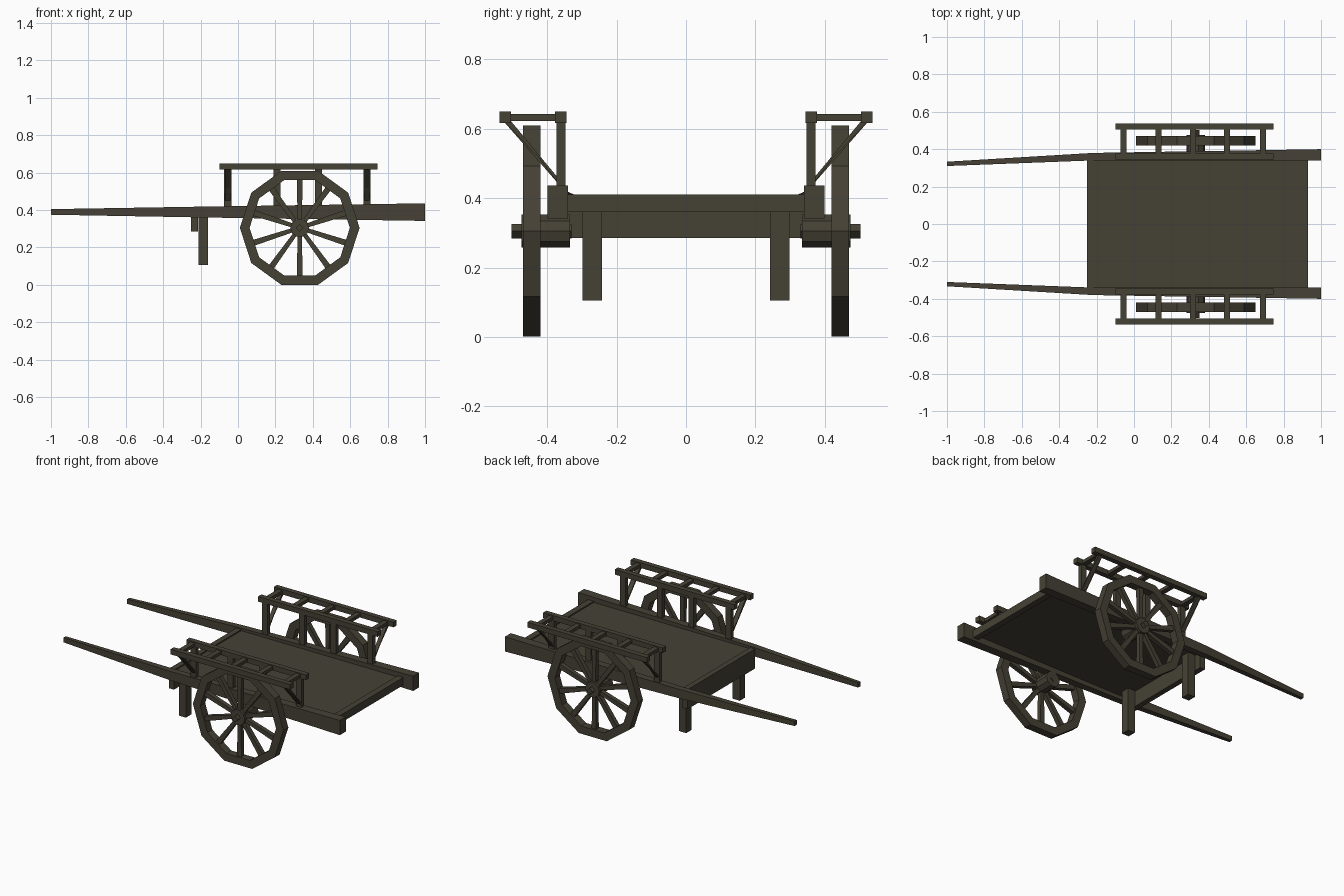
import bpy, math
from mathutils import Vector, Matrix

if "Cube" in bpy.data.objects:
    bpy.data.objects.remove(bpy.data.objects["Cube"])

wood = bpy.data.materials.new("dark weathered wood")
wood.diffuse_color = (0.060, 0.053, 0.036, 1)
wood.use_nodes = True
wood.node_tree.nodes["Principled BSDF"].inputs["Base Color"].default_value = wood.diffuse_color


def make(name, verts, faces):
    me = bpy.data.meshes.new(name)
    me.from_pydata([tuple(v) for v in verts], [], faces)
    me.materials.append(wood)
    ob = bpy.data.objects.new(name, me)
    bpy.context.collection.objects.link(ob)
    return ob


def loft(name, rings, closed=False):
    """Skin a list of equal-length rings; cap the ends or join them in a loop."""
    n, m = len(rings[0]), len(rings)
    faces = []
    for k in range(m if closed else m - 1):
        a, b = k * n, ((k + 1) % m) * n
        faces += [(a + i, a + (i + 1) % n, b + (i + 1) % n, b + i) for i in range(n)]
    if not closed:
        faces += [tuple(reversed(range(n))), tuple(range((m - 1) * n, m * n))]
    ob = make(name, [v for r in rings for v in r], faces)
    import bmesh
    bm = bmesh.new()
    bm.from_mesh(ob.data)
    bmesh.ops.recalc_face_normals(bm, faces=bm.faces)
    bm.to_mesh(ob.data)
    bm.free()
    return ob


def section(x, y0, y1, z0, z1):
    return [(x, y0, z0), (x, y1, z0), (x, y1, z1), (x, y0, z1)]


def box(name, x0, x1, y0, y1, z0, z1):
    y0, y1 = sorted((y0, y1))
    return loft(name, [section(x0, y0, y1, z0, z1), section(x1, y0, y1, z0, z1)])


def circle(r, y, n, start=0.0):
    return [(CX + r * math.cos(start + i * math.tau / n), y,
             CZ + r * math.sin(start + i * math.tau / n)) for i in range(n)]


CX, CZ = 0.33, 0.305   # wheel centre

# Bed and cross bars
box("bed_floor", -0.22, 0.895, -0.345, 0.345, 0.385, 0.402)
box("front_crossbar", -0.25, -0.215, -0.34, 0.34, 0.285, 0.41)
box("rear_crossbar", 0.89, 0.93, -0.34, 0.34, 0.36, 0.41)

for s, side in ((-1, "near"), (1, "far")):
    # Tapered side beam running into the pulling handle
    loft(side + "_shaft", [section(-1.0, s * .31, s * .333, .375, .405),
                           section(-.22, s * .34, s * .38, .361, .418),
                           section(1.0, s * .34, s * .40, .342, .436)])
    # Prop leg
    box(side + "_leg", -0.21, -0.16, s * .243, s * .298, 0.105, 0.395)

    # Ten-sided wheel rim
    loft(side + "_wheel_rim", [circle(.32, s * .42, 10), circle(.32, s * .47, 10),
                               circle(.268, s * .47, 10), circle(.268, s * .42, 10)], True)
    # Spokes run to the middle of each rim segment
    for k in range(10):
        a = math.radians(18 + 36 * k)
        d = Vector((math.cos(a), 0, math.sin(a)))
        t = Vector((-d.z, 0, d.x))
        c = Vector((CX, s * .445, CZ))
        rings = []
        for r, w in ((.03, .011), (.265, .016)):
            rings.append([c + d * r + t * (w * i) + Vector((0, .014 * j, 0))
                          for i, j in ((-1, -1), (1, -1), (1, 1), (-1, 1))])
        loft(side + "_spoke", rings)
    # Hub and axle end
    loft(side + "_hub", [circle(.05, s * .335, 10), circle(.05, s * .475, 10)])
    loft(side + "_axle_end", [circle(.021, s * .33, 4), circle(.021, s * .503, 4)])

    # Side rack: two rails with rungs
    box(side + "_inner_rail", -0.10, 0.745, s * .345, s * .378, .617, .65)
    box(side + "_outer_rail", -0.10, 0.745, s * .505, s * .538, .617, .65)
    for x in (-0.055, 0.132, 0.315, 0.497, 0.69):
        box(side + "_rung", x - .016, x + .016, s * .37, s * .51, .622, .643)
    # Posts
    for x in (-0.055, 0.208, 0.43, 0.69):
        box(side + "_post", x - .019, x + .019, s * .347, s * .374, .395, .62)
    # Diagonal braces on the end posts
    for x in (-0.055, 0.69):
        loft(side + "_brace", [
            [(x + dx, s * y, z) for y, z in ((.365, .438), (.372, .462), (.53, .626), (.508, .626))]
            for dx in (-.014, .014)])
